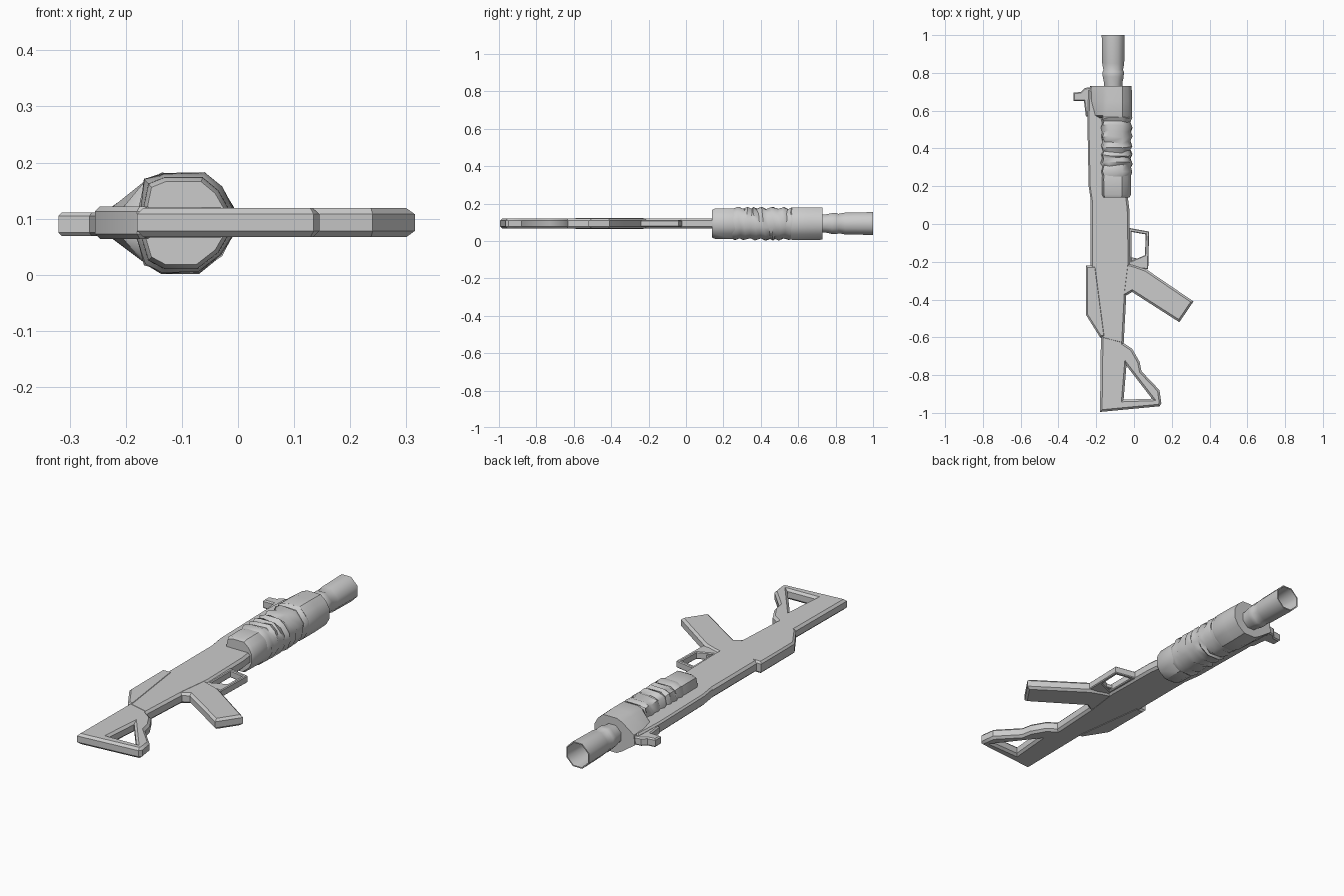
import bpy, math, random
from mathutils import Vector

if "Cube" in bpy.data.objects:
    bpy.data.objects.remove(bpy.data.objects["Cube"], do_unlink=True)
random.seed(4)
MID = 0.093

grey = bpy.data.materials.new("plain grey")
grey.use_nodes = True
grey.diffuse_color = (0.6, 0.6, 0.6, 1)
grey.node_tree.nodes["Principled BSDF"].inputs["Base Color"].default_value = (0.6, 0.6, 0.6, 1)


def finish(obj, angle=35):
    bpy.ops.object.select_all(action='DESELECT')
    obj.select_set(True)
    bpy.context.view_layer.objects.active = obj
    obj.data.materials.clear()
    obj.data.materials.append(grey)
    bpy.ops.object.shade_smooth_by_angle(angle=math.radians(angle))
    return obj


def plate(name, outlines, half=0.027, bevel=0.009, z=MID):
    """Flat part with chamfered rim; outlines after the first are holes."""
    curve = bpy.data.curves.new(name, 'CURVE')
    curve.dimensions, curve.fill_mode = '2D', 'BOTH'
    curve.extrude, curve.bevel_depth = half - bevel, bevel
    curve.offset, curve.bevel_resolution = -bevel, 0
    for pts in outlines:
        spline = curve.splines.new('POLY')
        spline.points.add(len(pts) - 1)
        for p, (x, y) in zip(spline.points, pts):
            p.co = (x, y, 0, 1)
        spline.use_cyclic_u = True
    temp = bpy.data.objects.new(name, curve)
    bpy.context.collection.objects.link(temp)
    mesh = bpy.data.meshes.new_from_object(
        temp.evaluated_get(bpy.context.evaluated_depsgraph_get()))
    bpy.data.objects.remove(temp)
    obj = bpy.data.objects.new(name, mesh)
    obj.location.z = z
    bpy.context.collection.objects.link(obj)
    return finish(obj)


def loft(name, rings, cap=True, angle=35):
    """Skin between closed rings of equal length."""
    n = len(rings[0])
    faces = [(a * n + i, a * n + (i + 1) % n, (a + 1) * n + (i + 1) % n, (a + 1) * n + i)
             for a in range(len(rings) - 1) for i in range(n)]
    if cap:
        faces += [tuple(reversed(range(n))), tuple(range(n * (len(rings) - 1), n * len(rings)))]
    mesh = bpy.data.meshes.new(name)
    mesh.from_pydata([p for r in rings for p in r], [], faces)
    obj = bpy.data.objects.new(name, mesh)
    bpy.context.collection.objects.link(obj)
    return finish(obj, angle)


# Receiver
plate("receiver", [[(-.23, .2), (-.23, -.48), (-.17, -.61), (-.055, -.64), (-.04, -.36),
                    (-.02, -.2), (-.025, .08), (-.04, .2)]], 0.027, 0.011)
plate("rear_cover", [[(-.255, -.22), (-.2, -.22), (-.15, -.6), (-.18, -.6), (-.255, -.48)]], 0.029)

# Skeleton stock with triangular opening
plate("stock", [[(-.175, -.58), (-.18, -.995), (.135, -.965), (.145, -.95), (.135, -.88),
                 (.04, -.78), (.03, -.73), (-.01, -.66), (-.055, -.63), (-.06, -.58)],
                [(-.04, -.75), (-.055, -.93), (.095, -.925)]], 0.026, 0.011)

# Grip
plate("grip", [[(-.06, -.39), (-.01, -.36), (.24, -.52), (.315, -.41), (.065, -.24),
                (.01, -.22), (-.06, -.2)]], 0.026, 0.011)

# Trigger guard and trigger
plate("trigger_guard", [[(-.03, -.02), (.08, -.04), (.075, -.24), (-.03, -.23)],
                        [(-.012, -.042), (.062, -.055), (.058, -.165), (-.012, -.195)]], 0.018, 0.004)
plate("trigger", [[(-.02, -.175), (.05, -.19), (.05, -.2), (-.02, -.21)]], 0.009, 0.002)

# Side rail and charging handle
plate("side_rail", [[(-.225, .1), (-.24, .2), (-.247, .55), (-.24, .71), (-.12, .71), (-.12, .1)]],
      0.027, 0.008)
plate("charging_handle", [[(-.32, .65), (-.32, .695), (-.28, .7), (-.26, .72), (-.19, .73),
                           (-.19, .57), (-.255, .57), (-.265, .65)]], 0.021, 0.006, 0.09)

# Handguard sections
SECTION = [(-.175, .12), (-.165, .168), (-.135, .18), (-.06, .18), (-.03, .155), (-.01, .12),
           (-.01, .07), (-.03, .035), (-.07, .004), (-.135, .004), (-.165, .02), (-.18, .07)]
CX = -0.097


def section(y, scale=1.0, left=0.0, slant=0.0, rough=0.0):
    ring = []
    for x, z in SECTION:
        s = scale + random.uniform(-rough, rough * 0.4)
        px = CX + (x - CX) * s
        if x < -0.17:
            px -= left
        ring.append((px, y + slant * (z - MID) + random.uniform(-rough, rough) * 0.12,
                     MID + (z - MID) * s))
    return ring


loft("handguard_rear", [section(.14, .84), section(.155, .92), section(.24, .93), section(.27, .9)])
loft("handguard_front", [section(.56, .95, .01), section(.575, 1, .03),
                         section(.65, 1, .05), section(.73, .97, .055)])

# Cloth wrap with irregular slanted folds
folds = []
for i in range(15):
    ridge = 1.02 if i % 2 else 0.91
    folds.append(section(.25 + i * 0.0235, ridge, 0, 0.16 * math.sin(i * 0.7), 0.05))
loft("cloth_wrap", folds, angle=50)


# Barrel: open faceted tube, flared at the muzzle
def ring(y, r, sides=8, zc=MID):
    return [(-.11 + r * math.cos(2 * math.pi * (i + .5) / sides), y,
             zc + r * math.sin(2 * math.pi * (i + .5) / sides)) for i in range(sides)]


loft("barrel", [ring(.6, .05), ring(.745, .052), ring(.78, .06), ring(.805, .061), ring(.815, .056),
                ring(.85, .063), ring(1.0, .066), ring(1.0, .06), ring(.8, .05)], angle=50)
